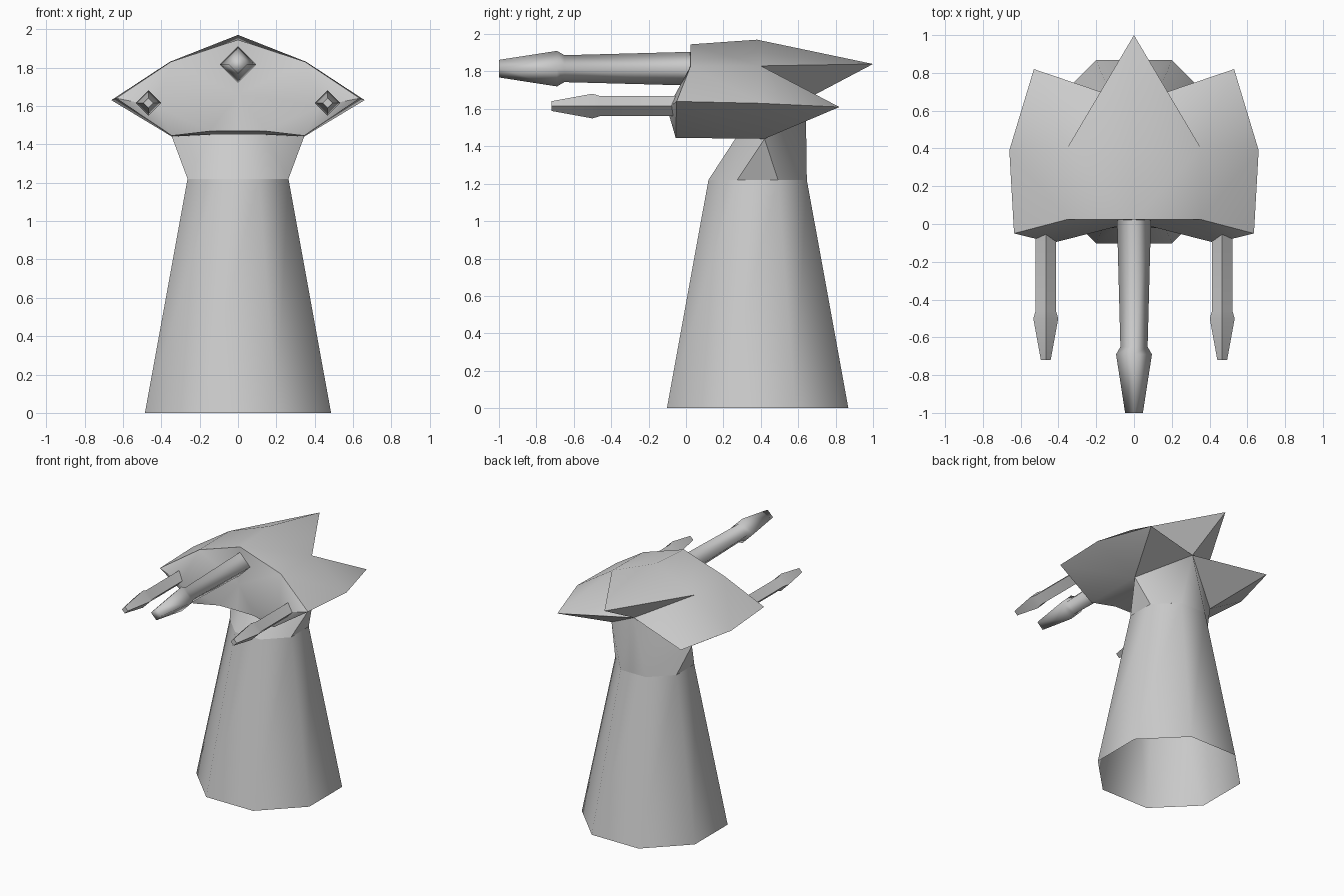
import bpy, bmesh
from math import radians, cos, sin, pi

if "Cube" in bpy.data.objects:
    bpy.data.objects.remove(bpy.data.objects["Cube"])


def make(name, verts, faces, angle, mirror=False):
    mesh = bpy.data.meshes.new(name)
    bm = bmesh.new()
    vs = [bm.verts.new(v) for v in verts]
    for f in faces:
        bm.faces.new([vs[i] for i in f])
    if mirror:
        geom = bm.verts[:] + bm.edges[:] + bm.faces[:]
        bmesh.ops.mirror(bm, geom=geom, axis='X', merge_dist=0.0001)
        bmesh.ops.remove_doubles(bm, verts=bm.verts[:], dist=0.0005)
    bmesh.ops.recalc_face_normals(bm, faces=bm.faces[:])
    bm.to_mesh(mesh)
    bm.free()
    ob = bpy.data.objects.new(name, mesh)
    bpy.context.collection.objects.link(ob)
    bpy.ops.object.select_all(action='DESELECT')
    ob.select_set(True)
    bpy.context.view_layer.objects.active = ob
    bpy.ops.object.shade_smooth_by_angle(angle=radians(angle))
    return ob


def loft(rings):
    n = len(rings[0])
    verts = [p for r in rings for p in r]
    faces = [(k * n + i, k * n + (i + 1) % n, (k + 1) * n + (i + 1) % n, (k + 1) * n + i)
             for k in range(len(rings) - 1) for i in range(n)]
    return verts, faces


def half_shell(name, pts, faces, angle):
    keys = list(pts)
    idx = [[keys.index(k) for k in f.split()] for f in faces.split(',')]
    return make(name, list(pts.values()), idx, angle, mirror=True)


# Octagonal tower, open underneath
def octagon(apothem, z, y=0.383):
    r = apothem / cos(pi / 8)
    return [(r * cos(pi / 8 + i * pi / 4), y + r * sin(pi / 8 + i * pi / 4), z) for i in range(8)]


make("tower", *loft([octagon(0.485, 0), octagon(0.263, 1.22)]), 50)

# Key points shared by head and neck (right half)
low = (0.345, 0.42, 1.44)
rear = (0, 0.64, 1.65)
throat, throat_mid = (0.14, 0.27, 1.45), (0, 0.27, 1.45)

# Neck, leaning back from the tower into the head
half_shell("neck", dict(
    L=low, C=rear, N=throat, n=throat_mid,
    f0=(0, 0.12, 1.22), f=(0.109, 0.12, 1.22), s=(0.263, 0.274, 1.22),
    t=(0.263, 0.492, 1.22), b=(0.109, 0.646, 1.22), b0=(0, 0.646, 1.22)),
    "n N f f0,N L s f,L t s,L C b t,C b0 b", 50)

# Head: crown spike in the middle, swept wing on each side
half_shell("head", dict(
    R0=(0, 0.025, 1.945), R1=(0, 0.38, 1.97), T=(0, 1.0, 1.84),
    K0=(0.35, 0.025, 1.83), K1=(0.355, 0.40, 1.83),
    O0=(0.635, -0.05, 1.64), O1=(0.66, 0.39, 1.63), W=(0.53, 0.82, 1.61),
    L0=(0.345, -0.055, 1.445), L1=low, C=rear,
    F=(0.43, -0.10, 1.60), G=(0, 0.01, 1.66),
    M=(0.15, -0.02, 1.468), m=(0, -0.02, 1.47), N=throat, n=throat_mid),
    "R0 K0 K1 R1,R1 K1 T,T K1 C,K0 O0 O1 K1,K1 O1 W,K1 W C,"
    "O0 L0 L1 O1,O1 L1 W,W L1 C,K0 F O0,O0 F L0,"
    "R0 K0 G,K0 F G,F L0 M,F M G,G M m,L0 L1 N M,M N n m", 45)


# Four-sided gun barrels with flared muzzles
def gun(name, x, z, profile, angle):
    rings = [[(x + r * cos(i * pi / 2), y, z + r * sin(i * pi / 2)) for i in range(4)]
             for y, r in profile]
    verts, faces = loft(rings)
    last = len(verts)
    faces += [(0, 1, 2, 3), (last - 4, last - 3, last - 2, last - 1)]
    return make(name, verts, faces, angle)


gun("main_gun", 0, 1.815, [(0.10, 0.092), (-0.65, 0.072), (-0.69, 0.095), (-1.0, 0.047)], 91)
for side, sx in (("left", -1), ("right", 1)):
    gun(side + "_gun", sx * 0.467, 1.615,
        [(0.0, 0.054), (-0.46, 0.054), (-0.50, 0.066), (-0.72, 0.026)], 30)
